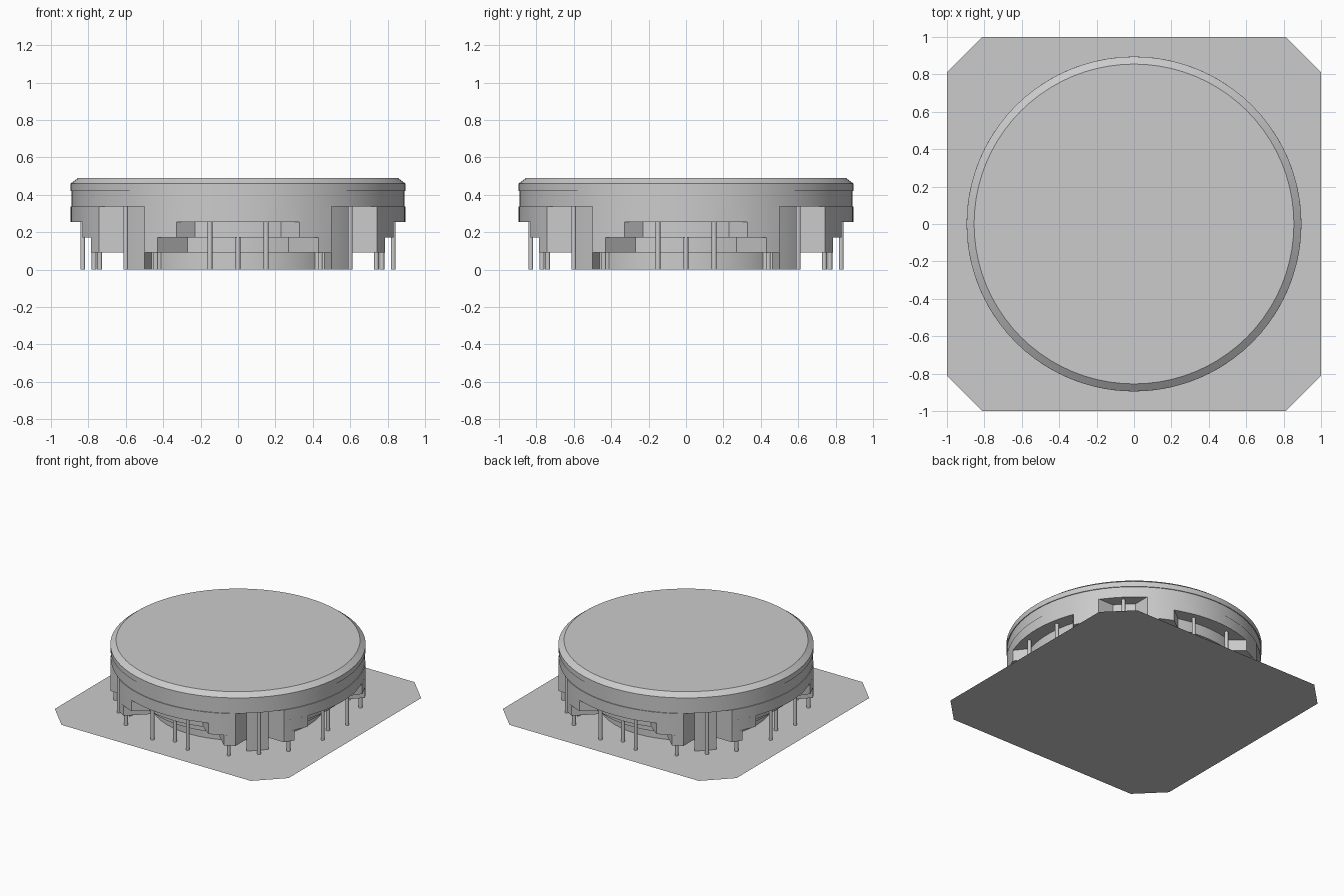
import bpy, bmesh, math

cube = bpy.data.objects.get("Cube")
if cube:
    bpy.data.objects.remove(cube)

concrete = bpy.data.materials.new("light_grey")
concrete.use_nodes = True
GREY = (0.6, 0.6, 0.6, 1)
concrete.diffuse_color = GREY
concrete.node_tree.nodes["Principled BSDF"].inputs["Base Color"].default_value = GREY

RIM, NOTCH, CORE = 0.895, 0.79, 0.61
HALF = 0.5  # half width of each straight-sided bay


def finish(bm, name):
    mesh = bpy.data.meshes.new(name)
    bm.to_mesh(mesh)
    bm.free()
    obj = bpy.data.objects.new(name, mesh)
    bpy.context.collection.objects.link(obj)
    mesh.materials.append(concrete)
    bpy.ops.object.select_all(action='DESELECT')
    obj.select_set(True)
    bpy.context.view_layer.objects.active = obj
    bpy.ops.object.shade_smooth_by_angle(angle=math.radians(25))
    return obj


def loft(name, sections):
    """Join outlines of equal length, given as (outline, z), into a closed solid."""
    bm = bmesh.new()
    rings = [[bm.verts.new((x, y, z)) for x, y in pts] for pts, z in sections]
    for low, high in zip(rings, rings[1:]):
        for i in range(len(low)):
            j = (i + 1) % len(low)
            bm.faces.new((low[i], low[j], high[j], high[i]))
    bm.faces.new(rings[0][::-1])
    bm.faces.new(rings[-1])
    bmesh.ops.recalc_face_normals(bm, faces=bm.faces)
    return finish(bm, name)


def arc(radius, start, end, steps=8):
    """Arc points; angles run from the front axis towards +x."""
    angles = [start + (end - start) * i / steps for i in range(steps + 1)]
    return [(radius * math.sin(a), -radius * math.cos(a)) for a in angles]


def at_x(radius, x):
    return math.asin(x / radius)


def circle(radius, sides=80):
    return arc(radius, 0, math.tau, sides)[:-1]


def turn(points):
    """Repeat a front bay on all four sides."""
    result = []
    for k in range(4):
        c, s = math.cos(k * math.pi / 2), math.sin(k * math.pi / 2)
        result += [(x * c - y * s, x * s + y * c) for x, y in points]
    return result


def bay_plan(centre_radius, centre_x, outer_x):
    """Floor plan: recessed middle, outer shoulders, square corner notches."""
    a = at_x(centre_radius, centre_x)
    right = arc(RIM, at_x(RIM, outer_x), at_x(RIM, HALF), 4)
    notch = at_x(NOTCH, HALF)
    left = [(-x, y) for x, y in reversed(right)]
    return turn(left + arc(centre_radius, -a, a) + right
                + arc(NOTCH, notch, math.pi / 2 - notch, 4))


# Ground plate with cut corners
bm = bmesh.new()
bm.faces.new([bm.verts.new((x, y, 0)) for x, y in turn([(-0.81, -1), (0.81, -1)])])
finish(bm, "ground_plate")

# Round core with four diagonal piers
notch = at_x(NOTCH, HALF)
core_end = at_x(CORE, 0.45)
ground_plan = turn(arc(CORE, -core_end, core_end, 14)
                   + arc(NOTCH, notch, math.pi / 2 - notch, 4))
loft("ground_floor", [(ground_plan, 0), (ground_plan, 0.09)])

# Floors that step outwards as they rise
lower = bay_plan(0.69, 0.27, 0.43)
middle = bay_plan(0.79, 0.23, 0.33)
upper = bay_plan(RIM, 0.2, 0.3)
loft("lower_floor", [(lower, 0.09), (lower, 0.17)])
loft("middle_floor", [(middle, 0.17), (middle, 0.255)])
loft("upper_floor", [(upper, 0.255), (upper, 0.338)])

# Round roof drum with a bevelled rim
loft("roof_band", [(circle(0.889), 0.338), (circle(0.889), 0.42)])
loft("roof_cap", [(circle(RIM), 0.42), (circle(RIM), 0.46), (circle(0.855), 0.49)])

# Slim columns under the floors of each bay
columns = [(0, -0.77, 0.17), (-0.15, -0.83, 0.255), (0.15, -0.83, 0.255),
           (-0.44, -0.74, 0.09), (0.44, -0.74, 0.09), (0.6, -0.6, 0.338)]
for n, (cx, cy, top) in enumerate(columns):
    for k, (px, py) in enumerate(turn([(cx, cy)])):
        ring = [(px + x, py + y) for x, y in circle(0.013, 12)]
        loft(f"column_{n + 1}_{k + 1}", [(ring, 0), (ring, top)])
